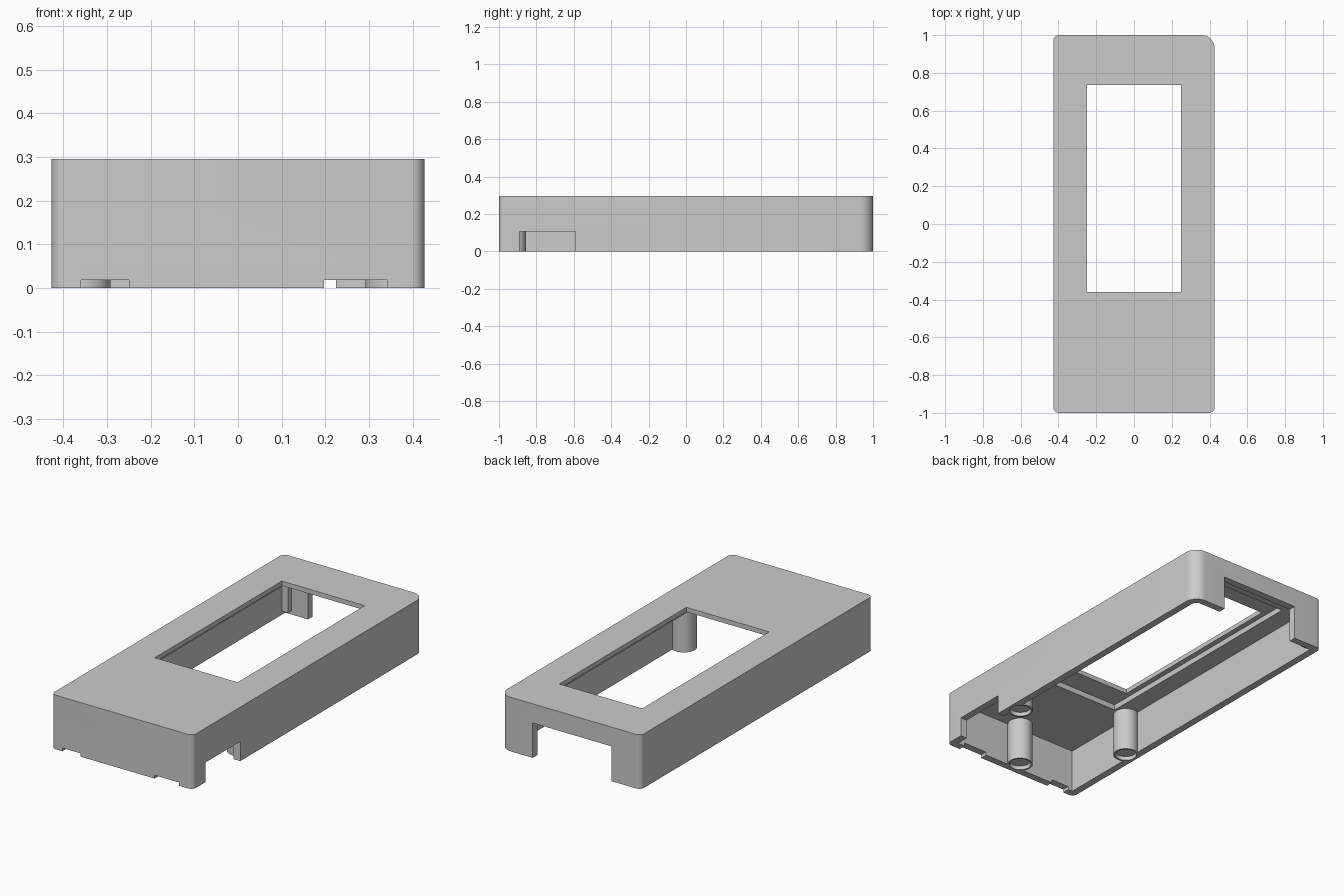
import bpy, bmesh, math
from mathutils import Vector

cube = bpy.data.objects.get("Cube")
if cube:
    bpy.data.objects.remove(cube, do_unlink=True)

grey = bpy.data.materials.new("matte_grey")
grey.use_nodes = True
COLOUR = (0.6, 0.6, 0.6, 1)
grey.diffuse_color = COLOUR
grey.node_tree.nodes["Principled BSDF"].inputs["Base Color"].default_value = COLOUR


def extrude_profile(name, points, z0, z1):
    """Closed prism from a counter-clockwise outline."""
    bm = bmesh.new()
    base = bm.faces.new([bm.verts.new((x, y, z0)) for x, y in points])
    top = bmesh.ops.extrude_face_region(bm, geom=[base])["geom"]
    verts = [v for v in top if isinstance(v, bmesh.types.BMVert)]
    bmesh.ops.translate(bm, verts=verts, vec=Vector((0, 0, z1 - z0)))
    bmesh.ops.recalc_face_normals(bm, faces=bm.faces)
    mesh = bpy.data.meshes.new(name)
    bm.to_mesh(mesh)
    bm.free()
    mesh.materials.append(grey)
    obj = bpy.data.objects.new(name, mesh)
    bpy.context.collection.objects.link(obj)
    return obj


def slab(name, xs, ys, zs, radii=(0, 0, 0, 0), steps=10):
    """Box with a radius per corner: front left, front right, back right, back left in plan."""
    corners = [(xs[0], ys[0], 1, 1), (xs[1], ys[0], -1, 1),
               (xs[1], ys[1], -1, -1), (xs[0], ys[1], 1, -1)]
    points = []
    for i, ((x, y, sx, sy), r) in enumerate(zip(corners, radii)):
        if r == 0:
            points.append((x, y))
            continue
        for k in range(steps + 1):
            a = math.pi * (1 + i / 2 + k / steps / 2)
            points.append((x + sx * r + r * math.cos(a), y + sy * r + r * math.sin(a)))
    return extrude_profile(name, points, *zs)


def disc(name, x, y, r, zs, sides=40):
    ring = [2 * math.pi * k / sides for k in range(sides)]
    return extrude_profile(name, [(x + r * math.cos(a), y + r * math.sin(a)) for a in ring], *zs)


def combine(target, tool, operation):
    mod = target.modifiers.new("join", 'BOOLEAN')
    mod.operation = operation
    mod.solver = 'EXACT'
    mod.object = tool
    bpy.context.view_layer.objects.active = target
    bpy.ops.object.modifier_apply(modifier=mod.name)
    bpy.data.objects.remove(tool, do_unlink=True)


W, H, T = 0.427, 0.295, 0.04       # half width, height, wall thickness
CEILING = 0.24

# Outer shell, hollow from below
case = slab("case_shell", (-W, W), (-1, 1), (0, H), (0.03, 0.03, 0.07, 0.03))
combine(case, slab("cavity", (T - W, W - T), (T - 1, 1 - T), (-0.1, CEILING),
                   (0, 0, 0.03, 0)), 'DIFFERENCE')

# Screw posts and the small column in the back corner
posts = [(0, -0.92), (-0.357, -0.492), (0.357, -0.492)]
for x, y in posts:
    combine(case, disc("post", x, y, 0.065, (0, CEILING + 0.02)), 'UNION')
combine(case, slab("corner_column", (-W + 0.02, -0.35), (0.93, 0.98),
                   (0.02, CEILING + 0.02)), 'UNION')

# Openings: window ledge, window, back port, side port, two front slots
openings = [
    ((-0.28, 0.28), (-0.49, 0.86), (0.1, 0.27)),
    ((-0.25, 0.25), (-0.36, 0.735), (0.1, 0.4)),
    ((-0.25, 0.225), (0.94, 1.1), (-0.1, 0.19)),
    ((W - T - 0.01, 0.5), (-0.89, -0.59), (-0.1, 0.107)),
    ((0.197, 0.343), (-1.1, T - 1.01 + 0.02), (-0.1, 0.018)),
    ((-0.36, -0.25), (-1.1, T - 1.01 + 0.02), (-0.1, 0.018)),
]
for xs, ys, zs in openings:
    combine(case, slab("opening", xs, ys, zs), 'DIFFERENCE')

# Shallow sockets in the post ends
for x, y in posts:
    combine(case, disc("socket", x, y, 0.056, (-0.1, 0.022)), 'DIFFERENCE')

# Smooth rounded corners, crisp edges
bpy.ops.object.select_all(action='DESELECT')
case.select_set(True)
bpy.context.view_layer.objects.active = case
bpy.ops.object.shade_smooth_by_angle(angle=math.radians(30))
